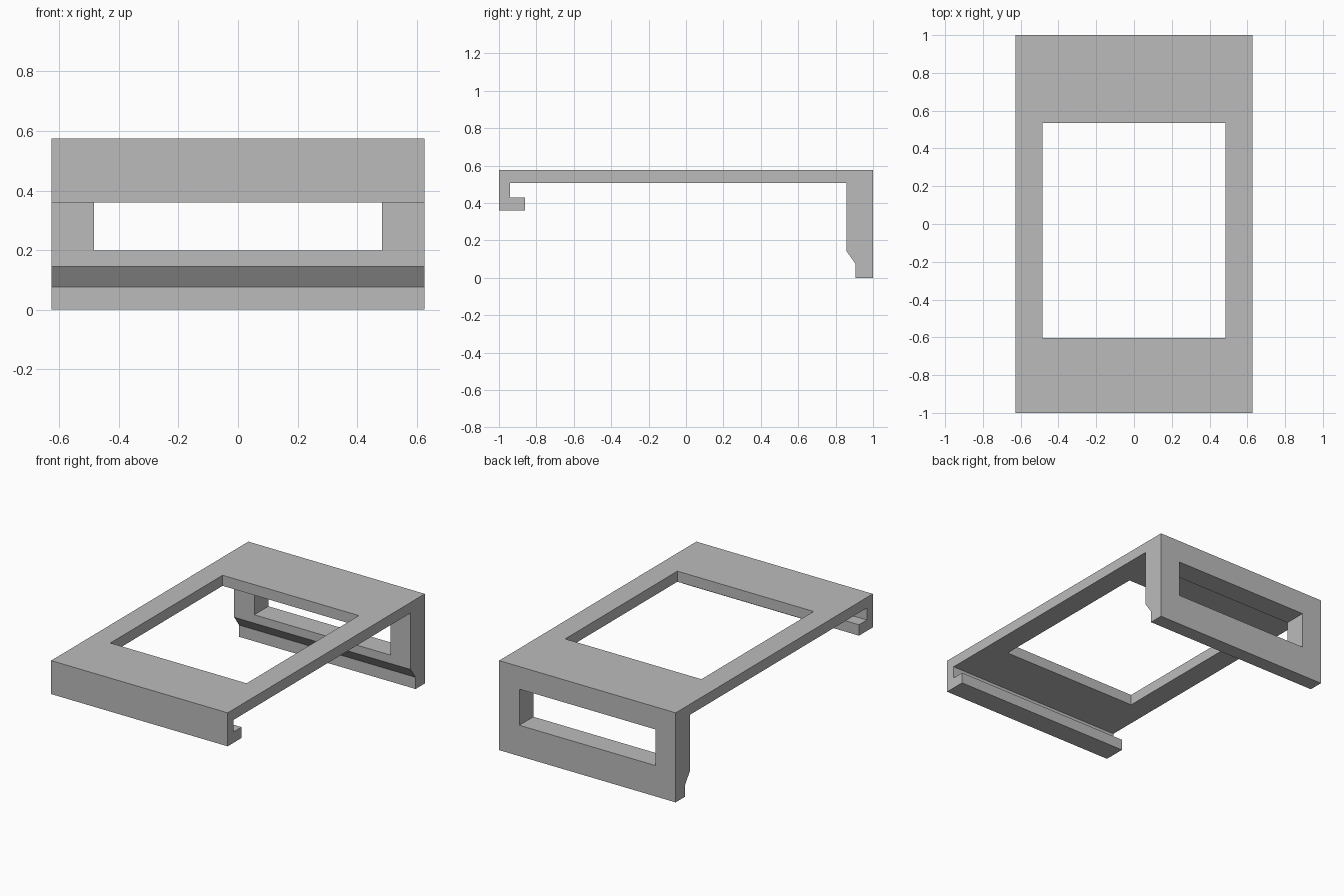
import bpy
import bmesh
from mathutils import Matrix, Vector

if "Cube" in bpy.data.objects:
    bpy.data.objects.remove(bpy.data.objects["Cube"], do_unlink=True)

HALF_WIDTH = 0.627
HOLE_HALF = 0.484

grey = bpy.data.materials.new("mid_grey")
grey.use_nodes = True
grey.diffuse_color = (0.5, 0.5, 0.5, 1)
grey.node_tree.nodes["Principled BSDF"].inputs["Base Color"].default_value = grey.diffuse_color


def add_object(name, bm):
    mesh = bpy.data.meshes.new(name)
    bmesh.ops.recalc_face_normals(bm, faces=bm.faces)
    bm.to_mesh(mesh)
    bm.free()
    mesh.materials.append(grey)
    obj = bpy.data.objects.new(name, mesh)
    bpy.context.collection.objects.link(obj)
    return obj


def extruded_profile(name, points, half):
    """Extrude a (y, z) outline across the width."""
    bm = bmesh.new()
    face = bm.faces.new([bm.verts.new((-half, y, z)) for y, z in points])
    result = bmesh.ops.extrude_face_region(bm, geom=[face])
    moved = [v for v in result["geom"] if isinstance(v, bmesh.types.BMVert)]
    bmesh.ops.translate(bm, verts=moved, vec=(2 * half, 0, 0))
    return add_object(name, bm)


def box(name, low, high):
    low, high = Vector(low), Vector(high)
    bm = bmesh.new()
    matrix = Matrix.Translation((low + high) / 2) @ Matrix.Diagonal((*(high - low), 1))
    bmesh.ops.create_cube(bm, size=1, matrix=matrix)
    return add_object(name, bm)


def cut(target, cutter):
    cutter.hide_render = True
    mod = target.modifiers.new(cutter.name, "BOOLEAN")
    mod.operation = "DIFFERENCE"
    mod.solver = "EXACT"
    mod.object = cutter
    bpy.context.view_layer.objects.active = target
    bpy.ops.object.modifier_apply(modifier=mod.name)
    bpy.data.objects.remove(cutter, do_unlink=True)


# Bracket: hooked front lip, flat top plate and chamfered back leg
outline = [
    (-1, 0.36), (-0.86, 0.36), (-0.86, 0.43), (-0.94, 0.43),
    (-0.94, 0.507), (0.857, 0.507), (0.857, 0.144), (0.906, 0.075),
    (0.906, 0), (1, 0), (1, 0.575), (-1, 0.575),
]
bracket = extruded_profile("bracket_frame", outline, HALF_WIDTH)

# Large opening in the top plate
cut(bracket, box("top_opening", (-HOLE_HALF, -0.604, 0.46), (HOLE_HALF, 0.535, 0.7)))

# Slot through the back leg
cut(bracket, box("back_slot", (-HOLE_HALF, 0.7, 0.198), (HOLE_HALF, 1.1, 0.43)))
